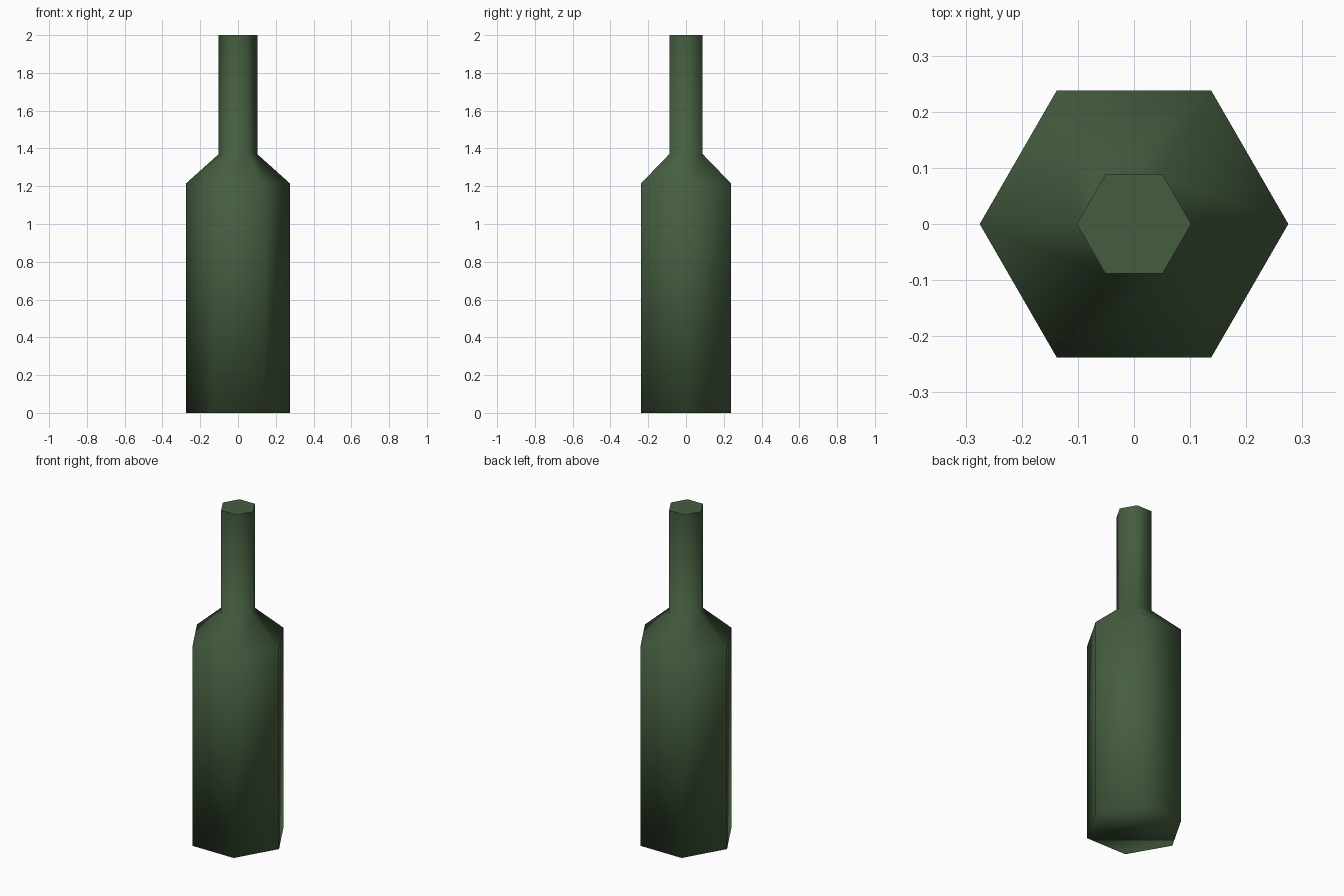
import bpy, bmesh, math

if "Cube" in bpy.data.objects:
    bpy.data.objects.remove(bpy.data.objects["Cube"])

# Six-sided bottle profile: (radius, height)
PROFILE = [(0.275, 0.0), (0.275, 1.215), (0.102, 1.37), (0.102, 2.0)]
SIDES = 6

glass = bpy.data.materials.new("dark green glass")
glass.diffuse_color = (0.06, 0.11, 0.05, 1.0)
glass.use_nodes = True
glass.node_tree.nodes["Principled BSDF"].inputs["Base Color"].default_value = glass.diffuse_color

bm = bmesh.new()
rings = [[bm.verts.new((r * math.cos(math.tau * i / SIDES),
                        r * math.sin(math.tau * i / SIDES), z))
          for i in range(SIDES)] for r, z in PROFILE]

# Body, shoulder and neck walls, smooth shaded around
for low, high in zip(rings, rings[1:]):
    for i in range(SIDES):
        j = (i + 1) % SIDES
        bm.faces.new((low[i], low[j], high[j], high[i])).smooth = True

# Base blends into the walls, mouth cap stays crisp
bm.faces.new(rings[0][::-1]).smooth = True
mouth = bm.faces.new(rings[-1])
for edge in mouth.edges:
    edge.smooth = False

bm.normal_update()
mesh = bpy.data.meshes.new("bottle")
bm.to_mesh(mesh)
bm.free()
mesh.materials.append(glass)
bpy.context.collection.objects.link(bpy.data.objects.new("bottle", mesh))
